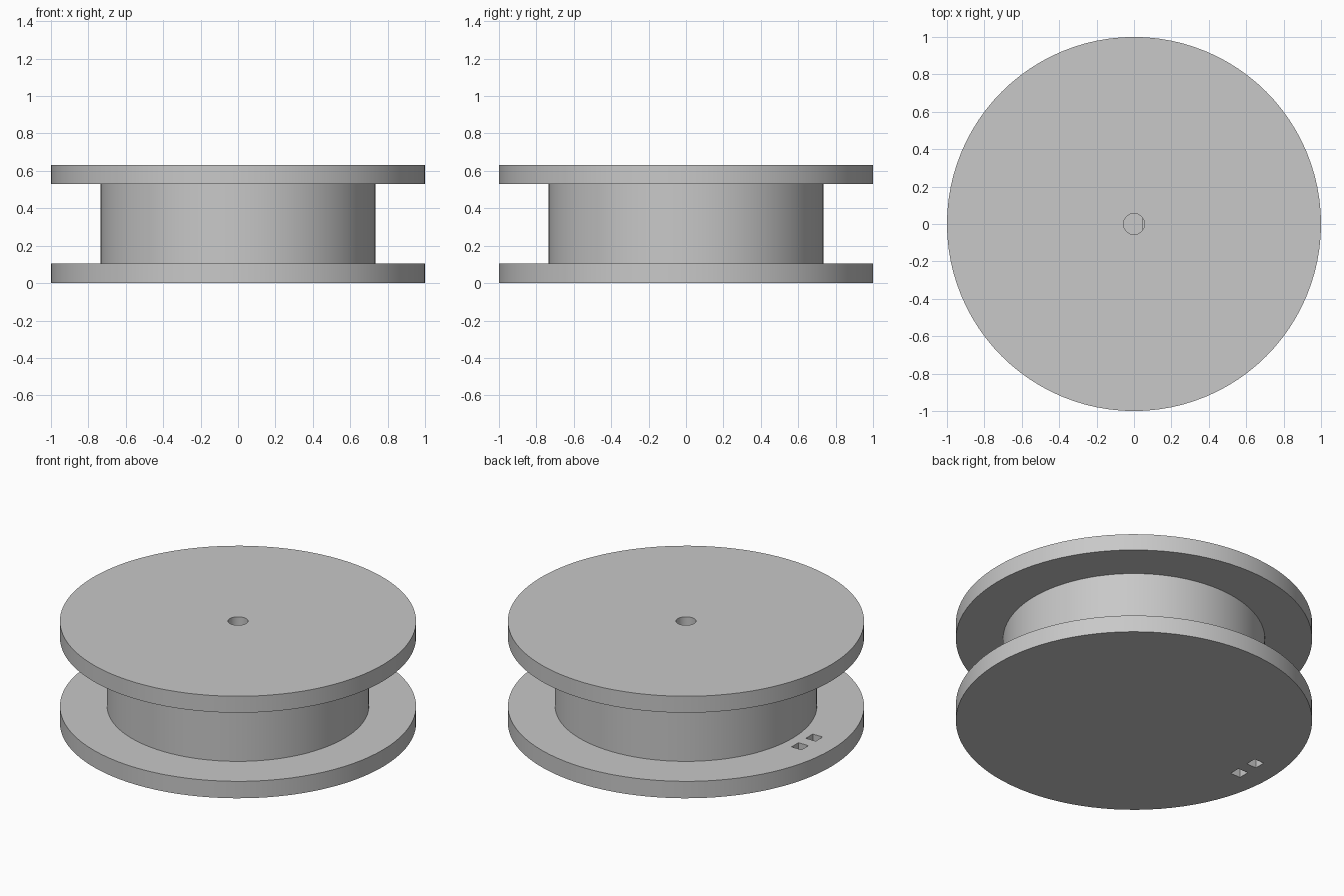
import bpy, bmesh, math

if "Cube" in bpy.data.objects:
    bpy.data.objects.remove(bpy.data.objects["Cube"])

SEG = 96
FLANGE_R, HUB_R, BORE_R = 1.0, 0.735, 0.056
Z1, Z2, TOP = 0.105, 0.53, 0.632

grey = bpy.data.materials.new("light grey")
grey.diffuse_color = (0.58, 0.58, 0.58, 1)
grey.use_nodes = True
grey.node_tree.nodes["Principled BSDF"].inputs["Base Color"].default_value = grey.diffuse_color


def loft(name, rings):
    """Closed solid through a list of equally long rings of points."""
    bm = bmesh.new()
    loops = [[bm.verts.new(p) for p in ring] for ring in rings]
    n = len(loops[0])
    for a, b in zip(loops, loops[1:]):
        for i in range(n):
            j = (i + 1) % n
            bm.faces.new((a[i], a[j], b[j], b[i]))
    bm.faces.new(loops[0][::-1])
    bm.faces.new(loops[-1])
    bmesh.ops.recalc_face_normals(bm, faces=bm.faces)
    mesh = bpy.data.meshes.new(name)
    bm.to_mesh(mesh)
    bm.free()
    mesh.materials.append(grey)
    ob = bpy.data.objects.new(name, mesh)
    bpy.context.collection.objects.link(ob)
    return ob


def circle(r, z, seg=SEG, flat=9.0):
    """Ring of points, optionally cut off at x = flat."""
    pts = []
    for i in range(seg):
        a = 2 * math.pi * i / seg
        pts.append((min(r * math.cos(a), flat), r * math.sin(a), z))
    return pts


def square(x, y, half, z):
    return [(x + sx * half, y + sy * half, z)
            for sx, sy in ((-1, -1), (1, -1), (1, 1), (-1, 1))]


# Spool body: lower flange, hub, upper flange
spool = loft("spool", [circle(r, z) for r, z in (
    (FLANGE_R, 0), (FLANGE_R, Z1), (HUB_R, Z1),
    (HUB_R, Z2), (FLANGE_R, Z2), (FLANGE_R, TOP))])

# Blind shaft bore: round at the mouth, D-shaped further down
cutters = [loft("bore_cutter", [
    circle(BORE_R, Z1, 48, 0.045), circle(BORE_R, Z2, 48, 0.045),
    circle(BORE_R, Z2 + 0.001, 48), circle(BORE_R, TOP + 0.1, 48)])]

# Pair of square tie holes through the lower flange
for side in (-1, 1):
    cutters.append(loft("tie_hole_cutter", [
        square(-0.83, side * 0.07, 0.034, z) for z in (-0.05, Z1 + 0.05)]))

bpy.context.view_layer.objects.active = spool
spool.select_set(True)
for cutter in cutters:
    cutter.hide_render = True
    mod = spool.modifiers.new("cut", 'BOOLEAN')
    mod.operation = 'DIFFERENCE'
    mod.solver = 'EXACT'
    mod.object = cutter
    bpy.ops.object.modifier_apply(modifier=mod.name)
    bpy.data.objects.remove(cutter)

bpy.ops.object.shade_smooth_by_angle(angle=math.radians(30))
